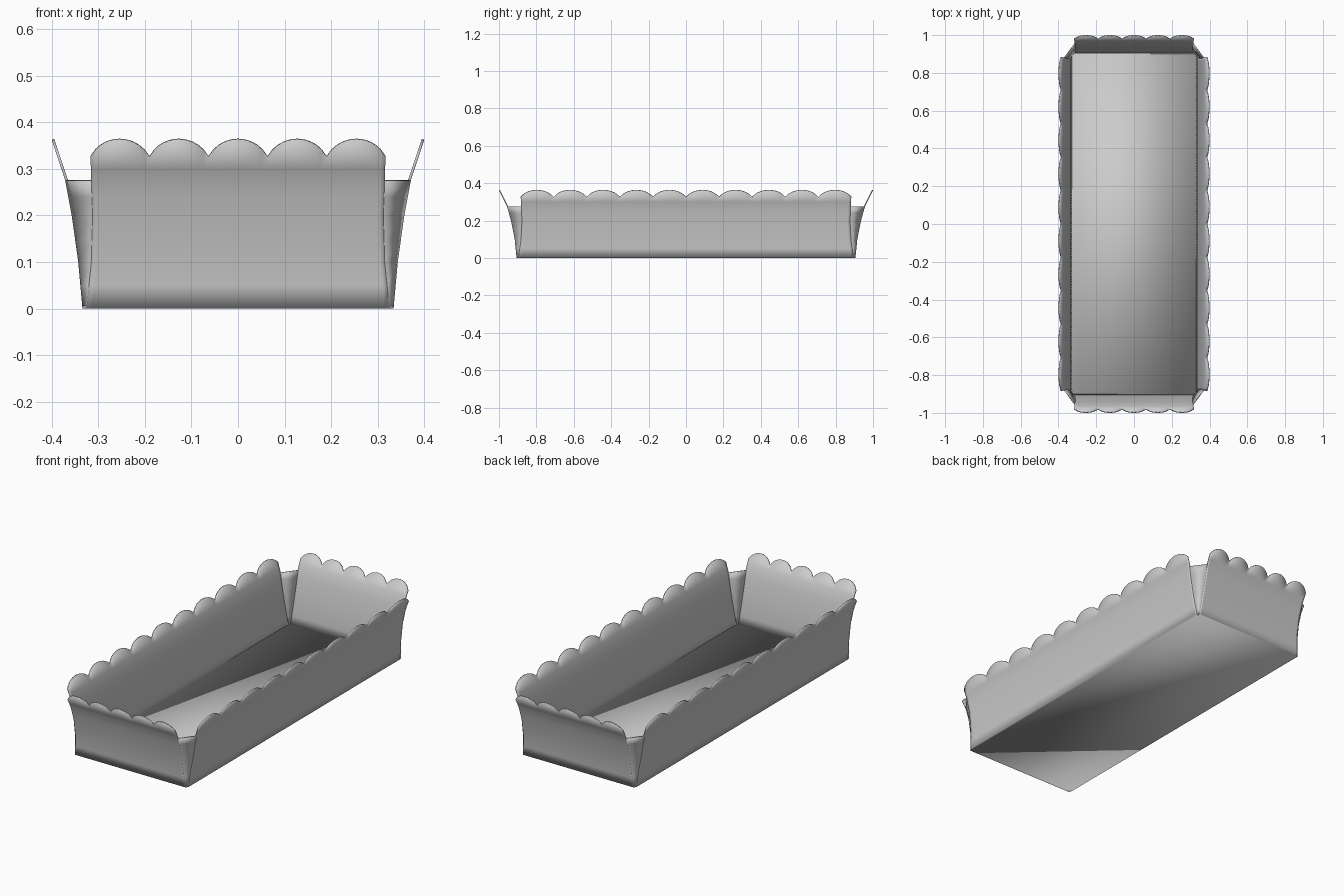
import bpy, math
from mathutils import Matrix

if "Cube" in bpy.data.objects:
    bpy.data.objects.remove(bpy.data.objects["Cube"])

T = 0.006                                   # sheet thickness
LEVELS = [0, 0.05, 0.1, 0.15, 0.2, 0.24, 0.275]
VALLEY, PEAK, STEPS = 0.325, 0.362, 12

# (height, value) profiles: outward flare and half width of each wall
SIDE_OUT = [(0, .334), (.1, .343), (.2, .357), (.275, .371), (.362, .40)]
END_OUT = [(0, .906), (.1, .916), (.2, .936), (.275, .957), (.362, 1.0)]
END_HALF = [(0, .325), (.1, .315), (.2, .312), (.275, .315), (.362, .318)]
SIDE_HALF = [(0, .896), (.1, .882), (.2, .877), (.275, .881), (.362, .886)]


def lerp(pts, z):
    for (z0, a), (z1, b) in zip(pts, pts[1:]):
        if z <= z1:
            return a + (b - a) * (z - z0) / (z1 - z0)
    return pts[-1][1]


def scallop(s):
    """Circular-arc height for s in -1..1."""
    h = 0.58
    r = (1 + h * h) / (2 * h)
    return VALLEY + (PEAK - VALLEY) * (math.sqrt(r * r - s * s) - (r - h)) / h


def sheet(name, verts, faces):
    me = bpy.data.meshes.new(name)
    me.from_pydata(verts, [], faces)
    ob = bpy.data.objects.new(name, me)
    bpy.context.collection.objects.link(ob)
    bpy.context.view_layer.objects.active = ob
    ob.select_set(True)
    bpy.ops.object.shade_smooth_by_angle(angle=math.radians(30))
    ob.select_set(False)
    mod = ob.modifiers.new("thickness", 'SOLIDIFY')
    mod.thickness = T
    mod.offset = -1
    return ob


def grid_faces(cols, rows):
    return [(r * cols + c, r * cols + c + 1, (r + 1) * cols + c + 1, (r + 1) * cols + c)
            for r in range(rows - 1) for c in range(cols - 1)]


def wall(name, out, half, count, angle):
    cols = count * STEPS + 1
    rows = LEVELS + [0.3, None]
    verts = []
    for z in rows:
        for i in range(cols):
            k = i % STEPS
            zz = scallop(2 * k / STEPS - 1) if z is None else z
            verts.append(((2 * i / (cols - 1) - 1) * lerp(half, zz), -lerp(out, zz), zz))
    ob = sheet(name, verts, grid_faces(cols, len(rows)))
    ob.data.transform(Matrix.Rotation(math.radians(angle), 4, 'Z'))


# scalloped walls
wall("front_wall", END_OUT, END_HALF, 5, 0)
wall("right_wall", SIDE_OUT, SIDE_HALF, 10, 90)
wall("back_wall", END_OUT, END_HALF, 5, 180)
wall("left_wall", SIDE_OUT, SIDE_HALF, 10, 270)

# lower corner gussets joining neighbouring walls
for sx, sy, name in [(1, -1, "front_right"), (-1, 1, "back_left"),
                     (1, 1, "back_right"), (-1, -1, "front_left")]:
    verts = []
    for z in LEVELS:
        pair = [(sx * lerp(END_HALF, z), sy * lerp(END_OUT, z), z),
                (sx * lerp(SIDE_OUT, z), sy * lerp(SIDE_HALF, z), z)]
        verts += pair[::-1] if sx * sy > 0 else pair
    sheet(name + "_gusset", verts, grid_faces(2, len(LEVELS)))

# floor with clipped corners (normal down, thickness goes up)
hx, hy, cx, cy = .334, .906, .325, .896
ring = [(cx, -hy), (hx, -cy), (hx, cy), (cx, hy), (-cx, hy), (-hx, cy), (-hx, -cy), (-cx, -hy)]
sheet("floor", [(x, y, 0) for x, y in ring], [tuple(reversed(range(8)))])
